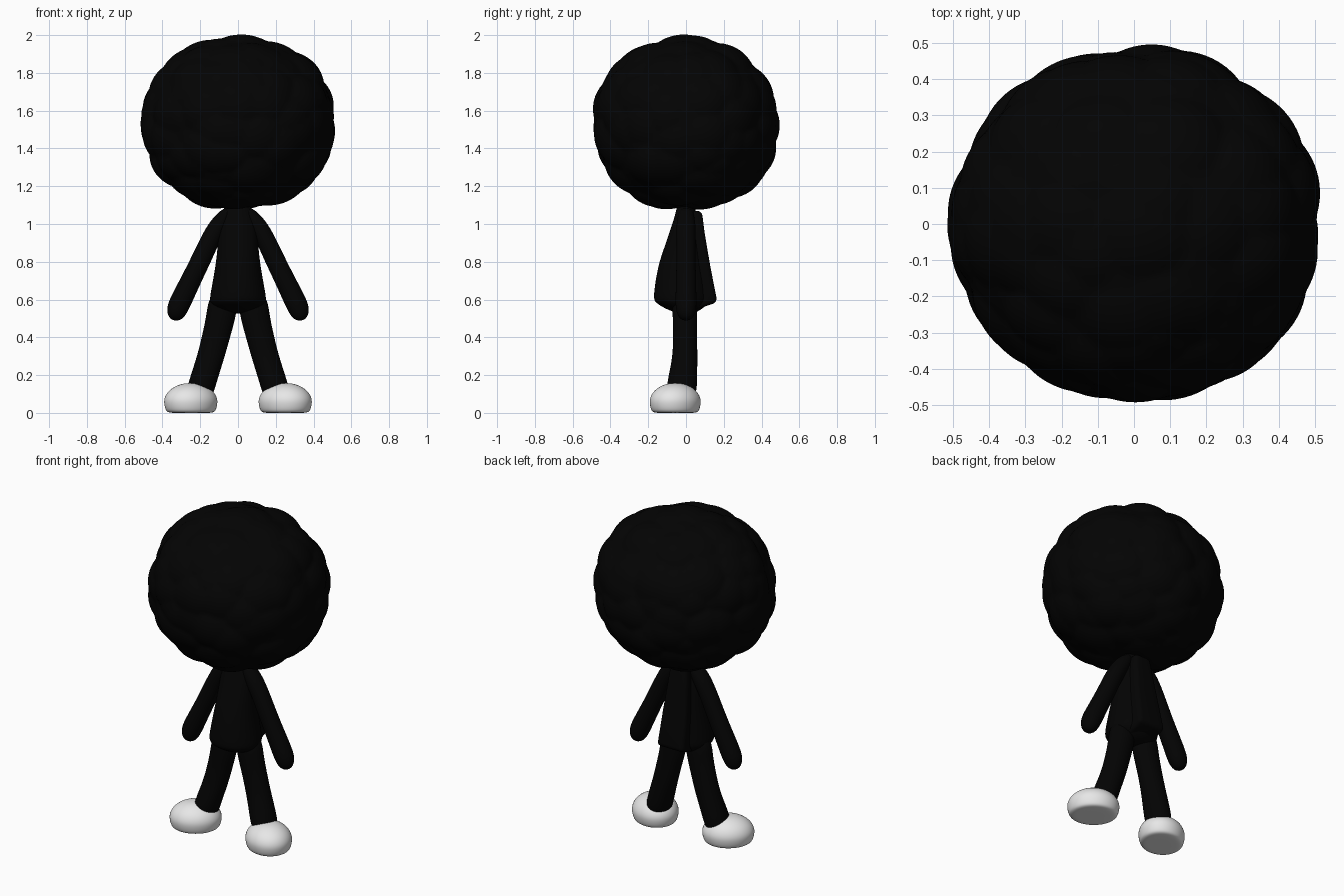
import bpy, bmesh, math
from mathutils import Vector, noise

cube = bpy.data.objects.get("Cube")
if cube:
    bpy.data.objects.remove(cube, do_unlink=True)


def material(name, value):
    m = bpy.data.materials.new(name)
    m.use_nodes = True
    colour = (value, value, value, 1)
    m.diffuse_color = colour
    m.node_tree.nodes["Principled BSDF"].inputs["Base Color"].default_value = colour
    return m


black = material("soot black", 0.001)
white = material("shoe white", 0.8)


def finish(name, bm, mat, subdiv=0):
    bmesh.ops.recalc_face_normals(bm, faces=bm.faces)
    for f in bm.faces:
        f.smooth = True
    me = bpy.data.meshes.new(name)
    bm.to_mesh(me)
    bm.free()
    me.materials.append(mat)
    ob = bpy.data.objects.new(name, me)
    bpy.context.collection.objects.link(ob)
    if subdiv:
        mod = ob.modifiers.new("Smooth", "SUBSURF")
        mod.levels = mod.render_levels = subdiv
    return ob


def loft(name, rings, mat, side=1, turn=0, sides=16):
    """Skin level oval rings (x, y, z, radius x, radius y); side -1 mirrors in x."""
    bm = bmesh.new()
    loops = []
    c, s = math.cos(turn), math.sin(turn)
    for x, y, z, rx, ry in rings:
        loop = []
        for i in range(sides):
            a = math.tau * i / sides
            u, v = rx * math.cos(a), ry * math.sin(a)
            loop.append(bm.verts.new((side * (x + u * c - v * s), y + u * s + v * c, z)))
        loops.append(loop)
    for low, high in zip(loops, loops[1:]):
        for i in range(sides):
            j = (i + 1) % sides
            bm.faces.new((low[i], low[j], high[j], high[i]))
    bm.faces.new(loops[0])
    bm.faces.new(loops[-1])
    return finish(name, bm, mat, 2)


# Lumpy round head of hair, fuller below than above
bm = bmesh.new()
bmesh.ops.create_icosphere(bm, subdivisions=6, radius=1)
for v in bm.verts:
    n = v.co.normalized()
    power = 2.1 if n.z > 0 else 2.2
    flat = math.hypot(n.x, n.y)
    square = (flat ** power + abs(n.z) ** power) ** (-1 / power)
    near = noise.voronoi(n * 2.9)[0][0]
    p = n * square * (1.01 - 0.085 * min(near, 0.8) ** 2)
    v.co = Vector((0.008 + p.x * 0.519, p.y * 0.497, 1.535 + p.z * 0.465))
finish("hair_head", bm, black)

# Torso flaring toward the hem
loft("torso", [
    (0, 0, 1.12, 0.06, 0.045), (0, 0, 1.06, 0.08, 0.055), (0, -0.008, 1.0, 0.1, 0.066),
    (0, -0.014, 0.9, 0.109, 0.094), (0, -0.021, 0.8, 0.118, 0.124), (0, -0.022, 0.7, 0.136, 0.143),
    (0, -0.024, 0.61, 0.153, 0.152), (0, -0.022, 0.585, 0.152, 0.146), (0, -0.01, 0.55, 0.12, 0.1),
    (0, 0, 0.525, 0.05, 0.04)], black)

# Rounded wedge hanging down the back, its hem sloping in to the legs
bm = bmesh.new()
rows = []
for half, y, z, inner_y, inner_z in (
        (0.055, 0.084, 1.07, 0.02, 1.07), (0.068, 0.099, 0.95, 0.02, 0.95),
        (0.082, 0.128, 0.78, 0.02, 0.76), (0.092, 0.166, 0.585, 0.03, 0.54)):
    rows.append([bm.verts.new(p) for p in (
        (-half, y, z), (half, y, z), (half, inner_y, inner_z), (-half, inner_y, inner_z))])
for a, b in zip(rows, rows[1:]):
    for i in range(4):
        j = (i + 1) % 4
        bm.faces.new((a[i], a[j], b[j], b[i]))
bm.faces.new(rows[0])
bm.faces.new(rows[-1])
panel = finish("back_panel", bm, black)
bevel = panel.modifiers.new("Rounded edges", "BEVEL")
bevel.width = 0.025
bevel.segments = 4

for side, label in ((1, "left"), (-1, "right")):
    # Tapered arm with rounded mitten end
    loft(label + "_arm", [
        (0.04, 0, 1.09, 0.03, 0.03), (0.072, 0, 1.045, 0.052, 0.045), (0.109, 0, 0.985, 0.06, 0.053),
        (0.156, 0, 0.9, 0.057, 0.052), (0.201, 0, 0.8, 0.059, 0.052), (0.251, 0, 0.7, 0.061, 0.054),
        (0.3, 0, 0.6, 0.065, 0.057), (0.317, 0, 0.555, 0.061, 0.056),
        (0.326, 0, 0.512, 0.047, 0.045), (0.327, 0, 0.488, 0.02, 0.02)], black, side)

    # Leg curving out and forward to the shoe
    loft(label + "_leg", [
        (0.076, -0.006, 0.64, 0.078, 0.068), (0.087, -0.006, 0.52, 0.081, 0.067),
        (0.112, -0.004, 0.42, 0.077, 0.064), (0.143, -0.005, 0.3, 0.075, 0.067),
        (0.176, -0.016, 0.2, 0.076, 0.077), (0.199, -0.024, 0.12, 0.076, 0.084),
        (0.207, -0.025, 0.06, 0.06, 0.065)], black, side)

    # Rounded shoe with a flat sole, toes turned out
    loft(label + "_shoe", [
        (0.25, -0.057, z, 0.149 * r, 0.131 * r) for z, r in (
            (0, 0.5), (0, 0.84), (0.014, 0.94), (0.05, 1.0), (0.08, 0.99),
            (0.117, 0.84), (0.146, 0.53), (0.158, 0.2))], white, side, math.radians(-35), 24)
